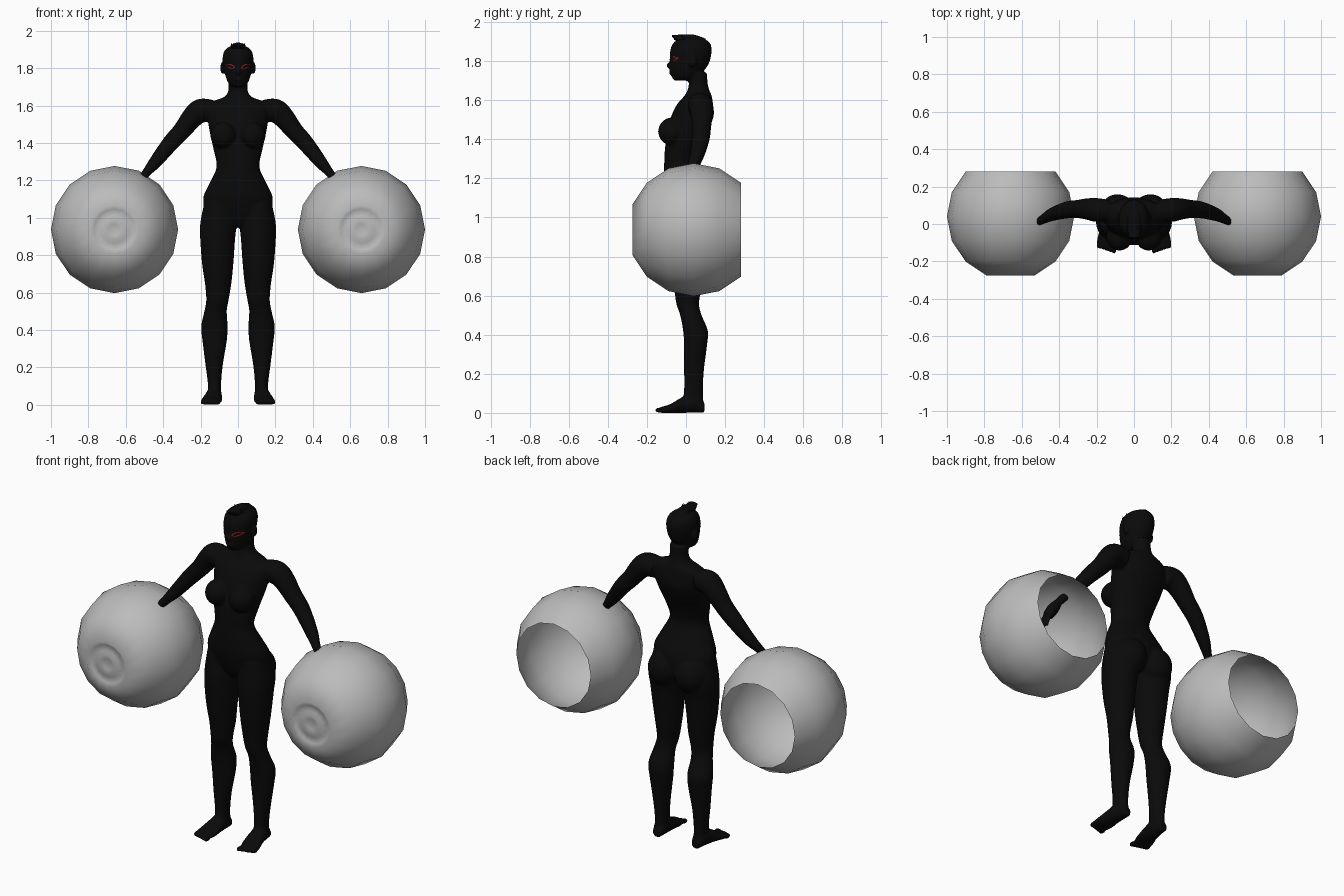
import bpy, bmesh, math, random
from mathutils import Vector, Matrix

random.seed(3)
cube = bpy.data.objects.get("Cube")
if cube:
    bpy.data.objects.remove(cube, do_unlink=True)


def material(name, colour):
    mat = bpy.data.materials.new(name)
    mat.use_nodes = True
    mat.diffuse_color = (*colour, 1)
    mat.node_tree.nodes["Principled BSDF"].inputs["Base Color"].default_value = (*colour, 1)
    return mat


black = material("body black", (.003, .003, .003))
grey = material("shell grey", (.5, .5, .5))
red = material("eye red", (.4, .02, .02))


def finish(bm, name, mat):
    """Turn a bmesh into a smooth shaded object."""
    mesh = bpy.data.meshes.new(name)
    bm.to_mesh(mesh)
    bm.free()
    for poly in mesh.polygons:
        poly.use_smooth = True
    mesh.materials.append(mat)
    obj = bpy.data.objects.new(name, mesh)
    bpy.context.collection.objects.link(obj)
    return obj


def smooth_rows(rows, steps=4):
    """Catmull-Rom interpolation through rows of numbers."""
    rows = [Vector(r) for r in rows]
    out = []
    for i in range(len(rows) - 1):
        a, b, c = rows[max(i - 1, 0)], rows[i], rows[i + 1]
        d = rows[min(i + 2, len(rows) - 1)]
        for k in range(steps):
            t = k / steps
            out.append(b + (c - a) * t / 2 + (a * 2 - b * 5 + c * 4 - d) * t * t / 2
                       + (b * 3 - a - c * 3 + d) * t ** 3 / 2)
    return out + [rows[-1]]


def skin(bm, rings):
    """Bridge rings of points into a capped tube."""
    loops = [[bm.verts.new(p) for p in ring] for ring in rings]
    n = len(loops[0])
    for low, high in zip(loops, loops[1:]):
        for i in range(n):
            j = (i + 1) % n
            bm.faces.new((low[i], low[j], high[j], high[i]))
    bm.faces.new(loops[0][::-1])
    bm.faces.new(loops[-1])


CIRCLE = [(math.cos(a * math.tau / 24), math.sin(a * math.tau / 24)) for a in range(24)]


def stack(bm, rows, side=1, along_y=False):
    """Loft rows of (height, x from, x to, depth from, depth to)."""
    rings = []
    for h, x0, x1, d0, d1 in smooth_rows(rows):
        ring = []
        for c, s in CIRCLE:
            x = side * ((x0 + x1) / 2 + c * (x1 - x0) / 2)
            d = (d0 + d1) / 2 + s * (d1 - d0) / 2
            ring.append((x, h, d) if along_y else (x, d, h))
        rings.append(ring)
    skin(bm, rings)


def tube(bm, rows, side=1):
    """Round limb through rows of (x, y, z, radius)."""
    rows = smooth_rows(rows)
    rings = []
    for i, row in enumerate(rows):
        tangent = (rows[min(i + 1, len(rows) - 1)] - rows[max(i - 1, 0)]).to_3d().normalized()
        u = tangent.cross(Vector((0, 1, 0))).normalized()
        v = tangent.cross(u)
        ring = [row.to_3d() + (u * c + v * s) * row[3] for c, s in CIRCLE]
        rings.append([(p.x * side, p.y, p.z) for p in ring])
    skin(bm, rings)


def blob(bm, centre, size):
    matrix = Matrix.Translation(centre) @ Matrix.Diagonal((*size, 1))
    bmesh.ops.create_uvsphere(bm, u_segments=20, v_segments=12, radius=1, matrix=matrix)


body = bmesh.new()

# Torso and neck
torso = [(.95, .08, -.04, .08), (1, .16, -.075, .12), (1.1, .187, -.105, .12),
         (1.18, .155, -.112, .085), (1.27, .115, -.112, .047), (1.36, .13, -.107, .072),
         (1.45, .15, -.09, .115), (1.52, .162, -.075, .142), (1.58, .17, -.045, .138),
         (1.62, .14, -.01, .132), (1.645, .075, .005, .122), (1.68, .052, .014, .112),
         (1.74, .052, .014, .107)]
stack(body, [(z, -w, w, front, back) for z, w, front, back in torso])

# Head with nose and lips
head = [(1.7, .028, -.06, .01), (1.72, .052, -.074, .06), (1.76, .068, -.082, .1),
        (1.8, .078, -.082, .122), (1.86, .082, -.08, .132), (1.9, .067, -.058, .117),
        (1.923, .03, -.01, .07)]
stack(body, [(z, -w, w, front, back) for z, w, front, back in head])
blob(body, (0, -.08, 1.777), (.013, .02, .018))
blob(body, (0, -.074, 1.74), (.024, .014, .01))

leg = [(1.08, .03, .18, -.08, .1), (.97, .01, .202, -.09, .13), (.88, .016, .202, -.09, .11),
       (.75, .025, .192, -.077, .09), (.65, .035, .177, -.062, .08), (.56, .05, .17, -.05, .067),
       (.5, .06, .18, -.03, .08), (.42, .055, .197, -.015, .112), (.34, .06, .19, -.01, .107),
       (.22, .08, .175, -.01, .092), (.12, .09, .162, -.01, .087), (.04, .09, .16, -.02, .09)]
foot = [(.095, .1, .15, 0, .05), (.05, .088, .165, 0, .1), (-.02, .085, .18, 0, .08),
        (-.08, .085, .198, 0, .045), (-.13, .1, .2, 0, .03)]
arm = [(.14, .07, 1.57, .06), (.2, .075, 1.572, .064), (.245, .08, 1.535, .058),
       (.3, .08, 1.465, .049), (.36, .075, 1.4, .045), (.44, .05, 1.3, .035),
       (.495, .02, 1.235, .023), (.54, .003, 1.18, .022)]

for side in (1, -1):
    stack(body, leg, side)
    stack(body, foot, side, along_y=True)
    tube(body, arm, side)
    # Toes
    for i in range(5):
        blob(body, (side * (.105 + i * .021), -.137 + i * .006, .014), (.012, .023 - i * .002, .014))
    # Chest, seat and ear
    blob(body, (side * .078, -.07, 1.44), (.07, .073, .072))
    blob(body, (side * .088, .075, 1), (.09, .085, .1))
    blob(body, (side * .083, .035, 1.8), (.012, .02, .033))
    # Hand
    tube(body, [(.53, .005, 1.19, .022), (.555, -.005, 1.15, .032), (.585, -.015, 1.1, .028)], side)
    for i in range(4):
        y = (i - 1.5) * .02
        tube(body, [(.575, y - .01, 1.12, .011), (.605, y * 1.2 - .02, 1.06, .01),
                    (.61, y * 1.3 - .03, 1.02, .008)], side)
    tube(body, [(.55, -.02, 1.16, .012), (.555, -.05, 1.12, .011), (.565, -.06, 1.08, .008)], side)

# Fuse the body into one skin
bmesh.ops.recalc_face_normals(body, faces=body.faces)
figure = finish(body, "body", black)
fuse = figure.modifiers.new("fuse", 'REMESH')
fuse.mode = 'VOXEL'
fuse.voxel_size = .0075
fuse.use_smooth_shade = True
soften = figure.modifiers.new("soften", 'SMOOTH')
soften.factor = .5
soften.iterations = 3

# Cropped hair with a spiky crest
hair = bmesh.new()
crest = [(-.072, .025, 1.924, 1.934), (-.03, .036, 1.89, 1.935),
         (.04, .036, 1.89, 1.935), (.1, .026, 1.87, 1.915)]
stack(hair, [(y, -w, w, low, high) for y, w, low, high in crest], along_y=True)
for i in range(24):
    place = Vector((random.uniform(-.035, .035), random.uniform(-.065, .04), 1.923))
    bmesh.ops.create_cone(hair, segments=5, radius1=.008, radius2=0, depth=.028, cap_ends=True,
                          matrix=Matrix.Translation(place) @ Matrix.Rotation(.5, 4, 'X'))
bmesh.ops.recalc_face_normals(hair, faces=hair.faces)
finish(hair, "hair_crest", black)

# Almond eye outlines that follow the face
for side, name in ((1, "left_eye"), (-1, "right_eye")):
    eye = bmesh.new()
    bands = []
    for scale in (1, .6):
        band = []
        for c, s in CIRCLE:
            x = .043 + .027 * c * (scale + 1) / 2
            z = 1.81 + .012 * s * abs(s) ** .5 * scale + .006 * c
            y = .02 - .107 * math.sqrt(1 - (x / .083) ** 2)
            band.append(eye.verts.new((side * x, y, z)))
        bands.append(band)
    for i in range(len(CIRCLE)):
        j = (i + 1) % len(CIRCLE)
        eye.faces.new((bands[0][i], bands[0][j], bands[1][j], bands[1][i])[::side])
    finish(eye, name, red)

# Hollow round shells, open at the back, with a ringed dimple in front
RADIUS, SIDES = .34, 16
profile = [(.03, -.264), (.055, -.272), (.075, -.262), (.11, -.262)]
for k in range(1, 7):
    angle = k * math.pi / 8
    profile.append((RADIUS * math.sin(angle), .04 - RADIUS * math.cos(angle)))
for side, name in ((1, "left_shell"), (-1, "right_shell")):
    shell = bmesh.new()
    loops = []
    for r, y in profile:
        turns = [i * math.tau / SIDES for i in range(SIDES)]
        loops.append([shell.verts.new((side * .66 + r * math.cos(a), y, .937 + r * math.sin(a)))
                      for a in turns])
    shell.faces.new(loops[0])
    for inner, outer in zip(loops, loops[1:]):
        for i in range(SIDES):
            j = (i + 1) % SIDES
            shell.faces.new((inner[i], outer[i], outer[j], inner[j]))
    finish(shell, name, grey)
